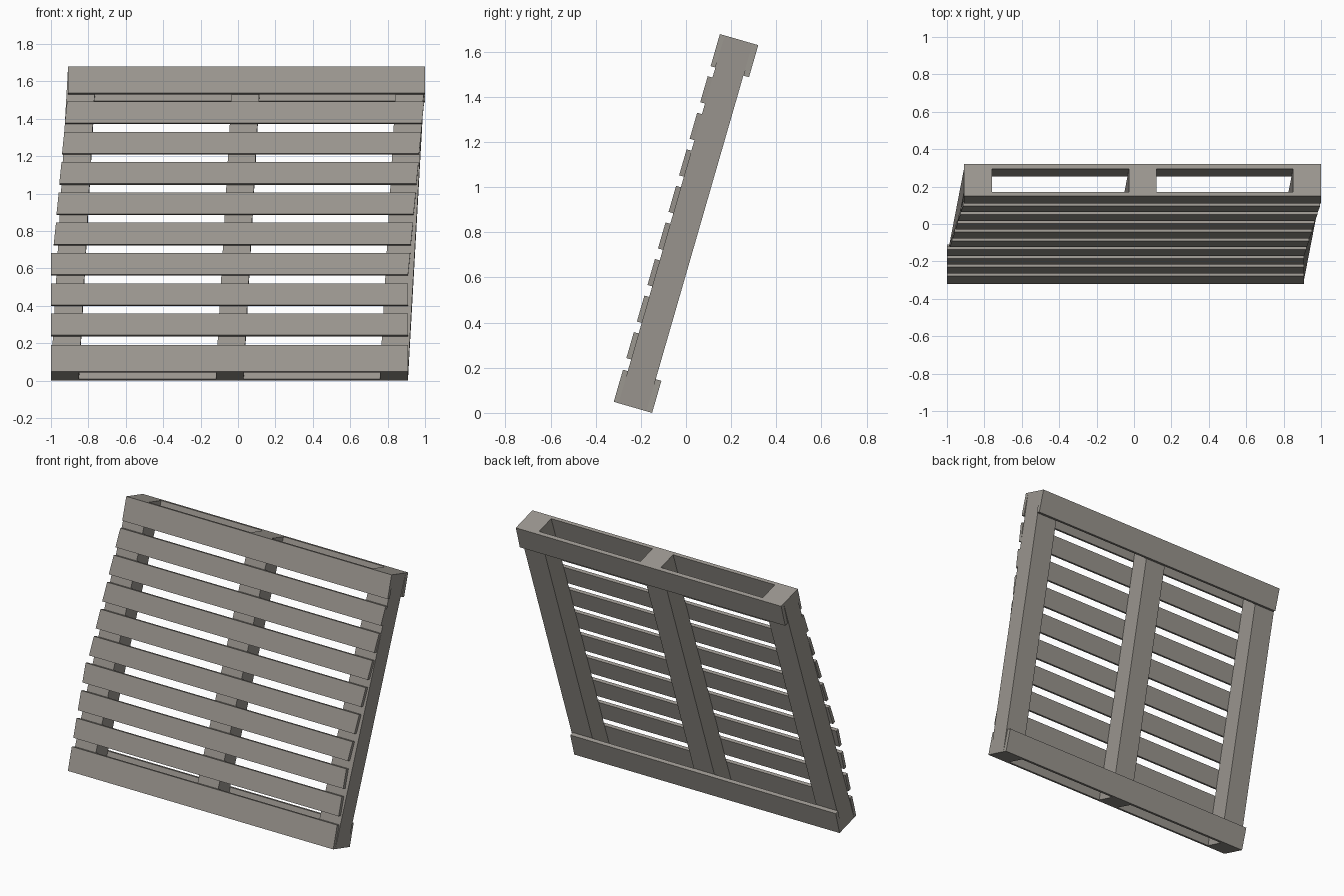
import bpy, math

if "Cube" in bpy.data.objects:
    bpy.data.objects.remove(bpy.data.objects["Cube"])

A = math.radians(16.1)          # backward lean
L, T = 1.696, 0.177             # pallet length and thickness
SKEW = 0.091                    # sideways drift from bottom to top
W = 1.909                       # board length
FRONT, BACK = 0.022, 0.026      # board thicknesses

mat = bpy.data.materials.new("weathered grey wood")
mat.diffuse_color = (0.33, 0.31, 0.28, 1)
mat.use_nodes = True
mat.node_tree.nodes["Principled BSDF"].inputs["Base Color"].default_value = mat.diffuse_color


def place(x, s, n):
    """x across, s up along the pallet, n from front to back."""
    y = s * math.sin(A) + n * math.cos(A)
    z = s * math.cos(A) - n * math.sin(A)
    y0 = (L * math.sin(A) + T * math.cos(A)) / 2
    return (x, y - y0, z + T * math.sin(A))


def board(name, s0, s1, n0, n1, bottom, top):
    """Skewed box; bottom and top are (left, right) x ranges."""
    v = []
    for s, (xl, xr) in ((s0, bottom), (s1, top)):
        v += [place(xl, s, n0), place(xr, s, n0), place(xr, s, n1), place(xl, s, n1)]
    f = [(3, 2, 1, 0), (4, 5, 6, 7)]
    f += [(i, (i + 1) % 4, (i + 1) % 4 + 4, i + 4) for i in range(4)]
    me = bpy.data.meshes.new(name)
    me.from_pydata(v, [], f)
    me.materials.append(mat)
    ob = bpy.data.objects.new(name, me)
    bpy.context.collection.objects.link(ob)


def span(left, width=W):
    return (left, left + width)


# three skewed stringers
for name, x, w in (("left", -1, 0.15), ("middle", -0.118, 0.148), ("right", 0.759, 0.15)):
    board(name + "_stringer", 0, L, FRONT, T - BACK, span(x, w), span(x + SKEW, w))

# wide end boards, front and back
for name, s, x in (("bottom", 0, -1), ("top", L - 0.148, -1 + SKEW)):
    board(name + "_front_board", s, s + 0.148, 0, FRONT, span(x), span(x))
    board(name + "_back_board", s, s + 0.148, T - BACK, T, span(x), span(x))

# narrow front slats: lower ones straight, upper ones drift with slanted ends
for i in range(8):
    s = 0.2015 + i * 0.1686
    lo = -1 + max(0, i - 2) * 0.0148
    hi = lo + (0.012 if i > 1 else 0)
    left_hi = -1 if i == 2 else hi
    board(f"front_slat_{i + 1}", s, s + 0.12, 0, FRONT, span(lo), (left_hi, hi + W))
